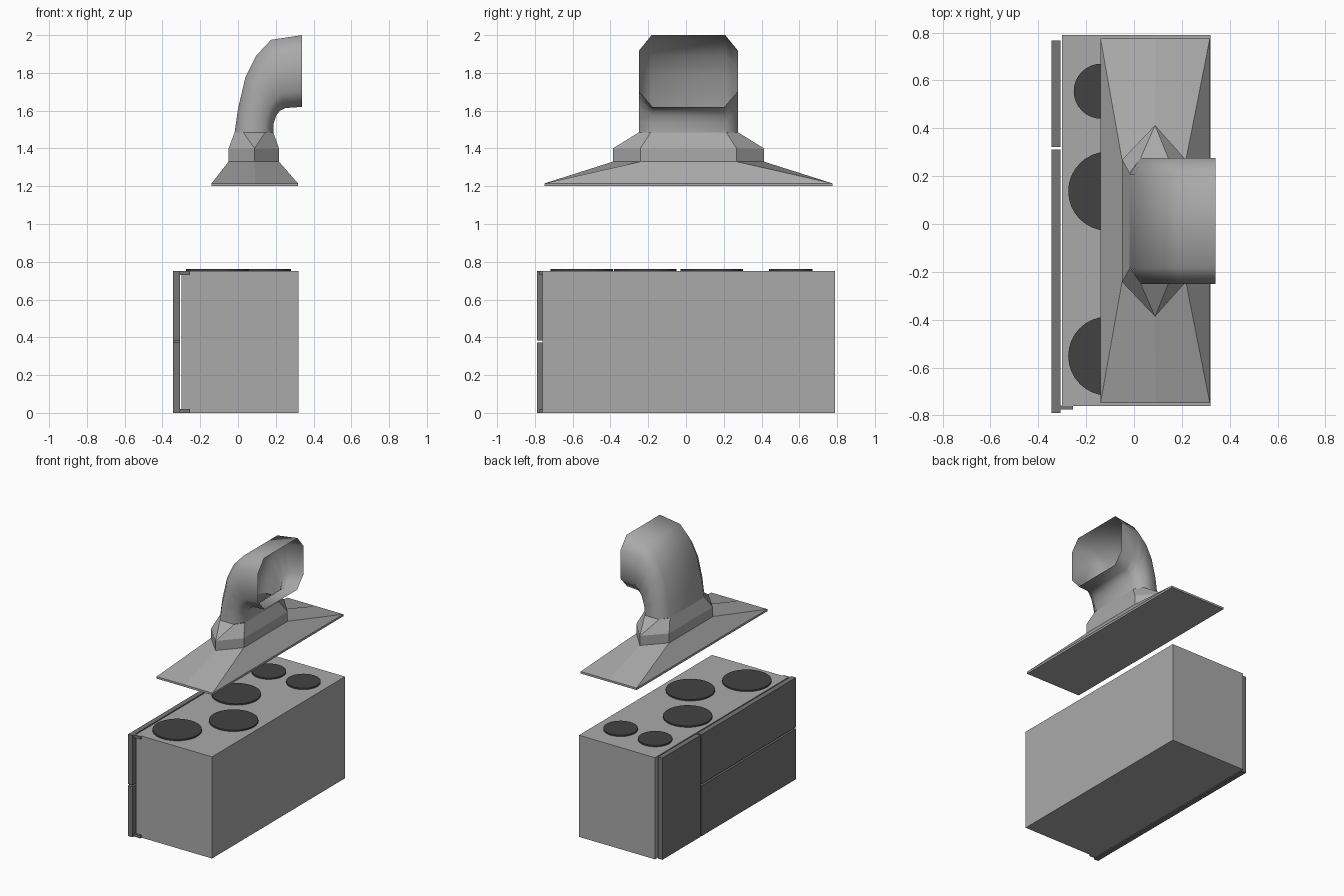
import bpy, bmesh, math

if "Cube" in bpy.data.objects:
    bpy.data.objects.remove(bpy.data.objects["Cube"])


def material(name, v):
    m = bpy.data.materials.new(name)
    m.diffuse_color = (v, v, v, 1)
    m.use_nodes = True
    m.node_tree.nodes["Principled BSDF"].inputs["Base Color"].default_value = m.diffuse_color
    return m


GREY = material("light grey", 0.40)
DOOR = material("mid grey", 0.18)
DARK = material("dark grey", 0.055)


def finish(name, bm, mat):
    bmesh.ops.recalc_face_normals(bm, faces=bm.faces)
    me = bpy.data.meshes.new(name)
    bm.to_mesh(me)
    bm.free()
    me.materials.append(mat)
    ob = bpy.data.objects.new(name, me)
    bpy.context.collection.objects.link(ob)
    return ob


def box(name, x, y, z, mat):
    bm = bmesh.new()
    bmesh.ops.create_cube(bm, size=1)
    for v in bm.verts:
        for i, (lo, hi) in enumerate((x, y, z)):
            v.co[i] = lo if v.co[i] < 0 else hi
    return finish(name, bm, mat)


def loft(name, rings, mat, cap_start=False):
    bm = bmesh.new()
    loops = [[bm.verts.new(p) for p in r] for r in rings]
    n = len(loops[0])
    for a, b in zip(loops, loops[1:]):
        for i in range(n):
            j = (i + 1) % n
            bm.faces.new((a[i], a[j], b[j], b[i]))
    if cap_start:
        bm.faces.new(loops[0])
    bmesh.ops.remove_doubles(bm, verts=bm.verts, dist=0.0005)
    return finish(name, bm, mat)


# Stove body
box("stove_body", (-0.30, 0.32), (-0.76, 0.79), (0, 0.75), GREY)

# Doors: one tall, two stacked, standing just off the body
box("tall_door", (-0.345, -0.308), (0.322, 0.768), (0, 0.75), DOOR)
box("lower_door", (-0.345, -0.308), (-0.79, 0.312), (0, 0.372), DOOR)
box("upper_door", (-0.345, -0.308), (-0.79, 0.312), (0.384, 0.75), DOOR)

# Hinge tabs
for i, z in enumerate((0, 0.73)):
    box(f"hinge_{i}", (-0.31, -0.255), (-0.775, -0.758), (z, z + 0.02), DOOR)

# Burners
for i, (x, y, r) in enumerate([(-0.11, -0.552, 0.165), (0.115, -0.215, 0.165),
                               (-0.11, 0.137, 0.165), (-0.137, 0.555, 0.115),
                               (0.145, 0.555, 0.115)]):
    bm = bmesh.new()
    bmesh.ops.create_cone(bm, cap_ends=True, segments=32, radius1=r, radius2=r, depth=0.011)
    bmesh.ops.translate(bm, verts=bm.verts, vec=(x, y, 0.755))
    finish(f"burner_{i}", bm, DARK)

CY = 0.013  # hood centre line


# Eight-point ring: straight long sides and pointed or blunt ends
def hood_ring(x0, x1, xa, xb, side, tip, z):
    return [(x0, CY - side, z), (xa, CY - tip, z), (xb, CY - tip, z), (x1, CY - side, z),
            (x1, CY + side, z), (xb, CY + tip, z), (xa, CY + tip, z), (x0, CY + side, z)]


# Hood canopy and collar
loft("hood", [hood_ring(-0.14, 0.317, 0.09, 0.09, 0.762, 0.762, 1.20),
              hood_ring(-0.14, 0.317, 0.09, 0.09, 0.762, 0.762, 1.215),
              hood_ring(-0.05, 0.217, 0.088, 0.088, 0.255, 0.40, 1.33),
              hood_ring(-0.05, 0.217, 0.088, 0.088, 0.255, 0.40, 1.40),
              hood_ring(-0.018, 0.187, 0.028, 0.143, 0.20, 0.263, 1.485)],
     GREY, cap_start=True)

# Bent duct: outer and inner bend points give each chamfered section
bend = [((-0.018, 1.485), (0.187, 1.485)), ((0.0, 1.61), (0.188, 1.53)),
        ((0.04, 1.78), (0.203, 1.575)), ((0.095, 1.89), (0.222, 1.60)),
        ((0.175, 1.975), (0.25, 1.614)), ((0.34, 2.0), (0.34, 1.62))]
rings = []
for (ox, oz), (ix, iz) in bend:
    ring = []
    for t, w in ((0, -0.195), (0.22, -0.263), (0.78, -0.263), (1, -0.19),
                 (1, 0.19), (0.78, 0.263), (0.22, 0.263), (0, 0.195)):
        ring.append((ox + (ix - ox) * t, CY + w, oz + (iz - oz) * t))
    rings.append(ring)
duct = loft("duct", rings, GREY)
bpy.ops.object.select_all(action='DESELECT')
bpy.context.view_layer.objects.active = duct
duct.select_set(True)
bpy.ops.object.shade_smooth_by_angle(angle=math.radians(60))
